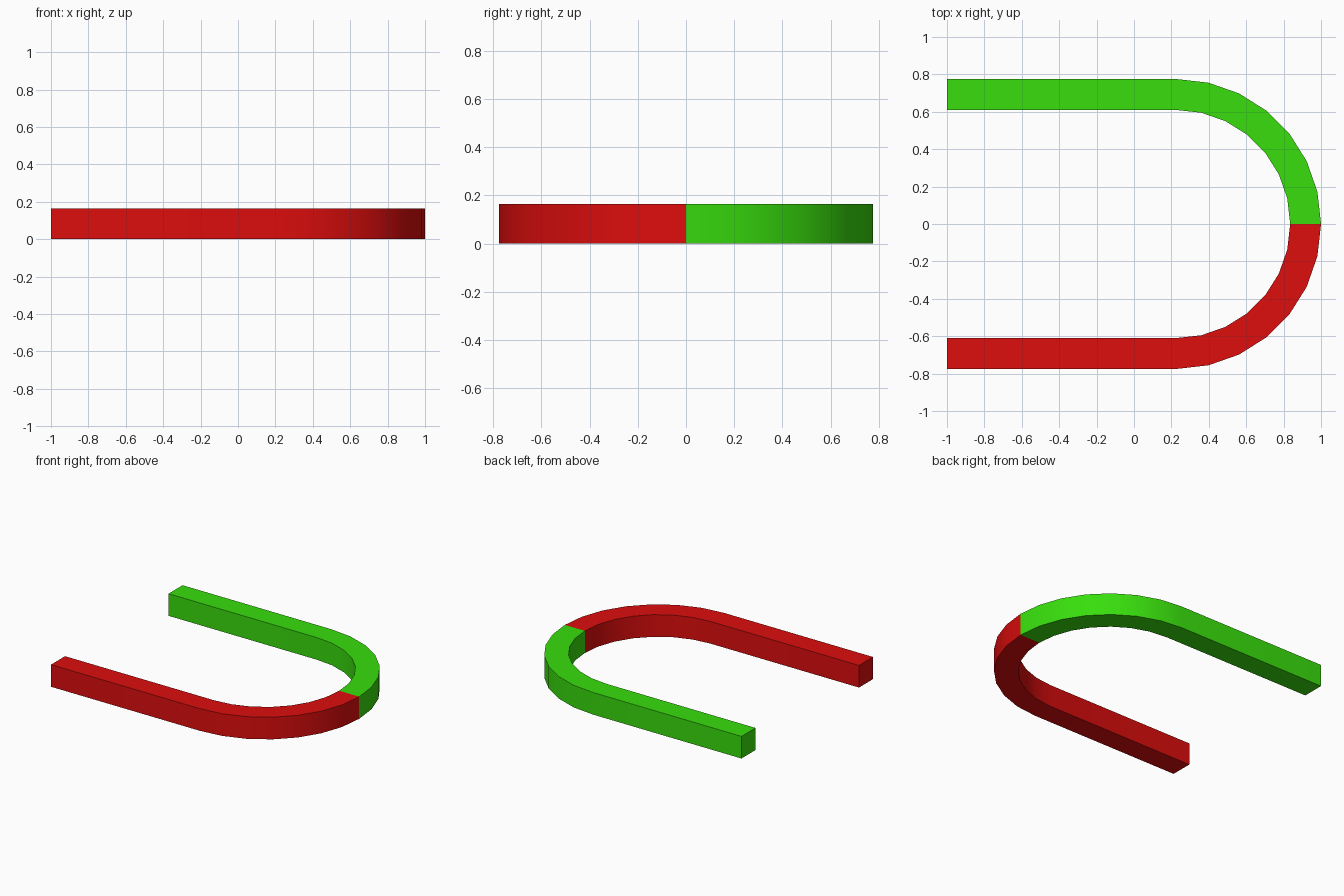
import bpy, bmesh, math

if "Cube" in bpy.data.objects:
    bpy.data.objects.remove(bpy.data.objects["Cube"])

R_OUT, R_IN, HEIGHT = 0.775, 0.61, 0.165
CX, X_END, SEGS = 0.225, -1.0, 7


def half_magnet(name, side, color):
    # Outline of one arm: straight bar plus quarter bend, extruded upward
    angles = [math.pi / 2 * i / SEGS for i in range(SEGS + 1)]
    outer = [(CX + R_OUT * math.cos(a), R_OUT * math.sin(a)) for a in angles]
    inner = [(CX + R_IN * math.cos(a), R_IN * math.sin(a)) for a in reversed(angles)]
    outline = outer + [(X_END, R_OUT), (X_END, R_IN)] + inner

    bm = bmesh.new()
    base = bm.faces.new([bm.verts.new((x, side * y, 0)) for x, y in outline])
    ext = bmesh.ops.extrude_face_region(bm, geom=[base], use_keep_orig=True)
    top = [v for v in ext["geom"] if isinstance(v, bmesh.types.BMVert)]
    bmesh.ops.translate(bm, verts=top, vec=(0, 0, HEIGHT))
    bmesh.ops.recalc_face_normals(bm, faces=bm.faces[:])
    mesh = bpy.data.meshes.new(name)
    bm.to_mesh(mesh)
    bm.free()

    obj = bpy.data.objects.new(name, mesh)
    bpy.context.collection.objects.link(obj)
    mat = bpy.data.materials.new(name + "_paint")
    mat.diffuse_color = color
    mat.use_nodes = True
    mat.node_tree.nodes["Principled BSDF"].inputs["Base Color"].default_value = mat.diffuse_color
    mesh.materials.append(mat)

    # Smooth bend, crisp long edges
    bpy.ops.object.select_all(action="DESELECT")
    obj.select_set(True)
    bpy.context.view_layer.objects.active = obj
    bpy.ops.object.shade_smooth_by_angle(angle=math.radians(30))


# Two coloured poles meeting at the middle of the bend
half_magnet("green_pole", 1, (0.04, 0.73, 0.004, 1))
half_magnet("red_pole", -1, (0.73, 0.004, 0.004, 1))
